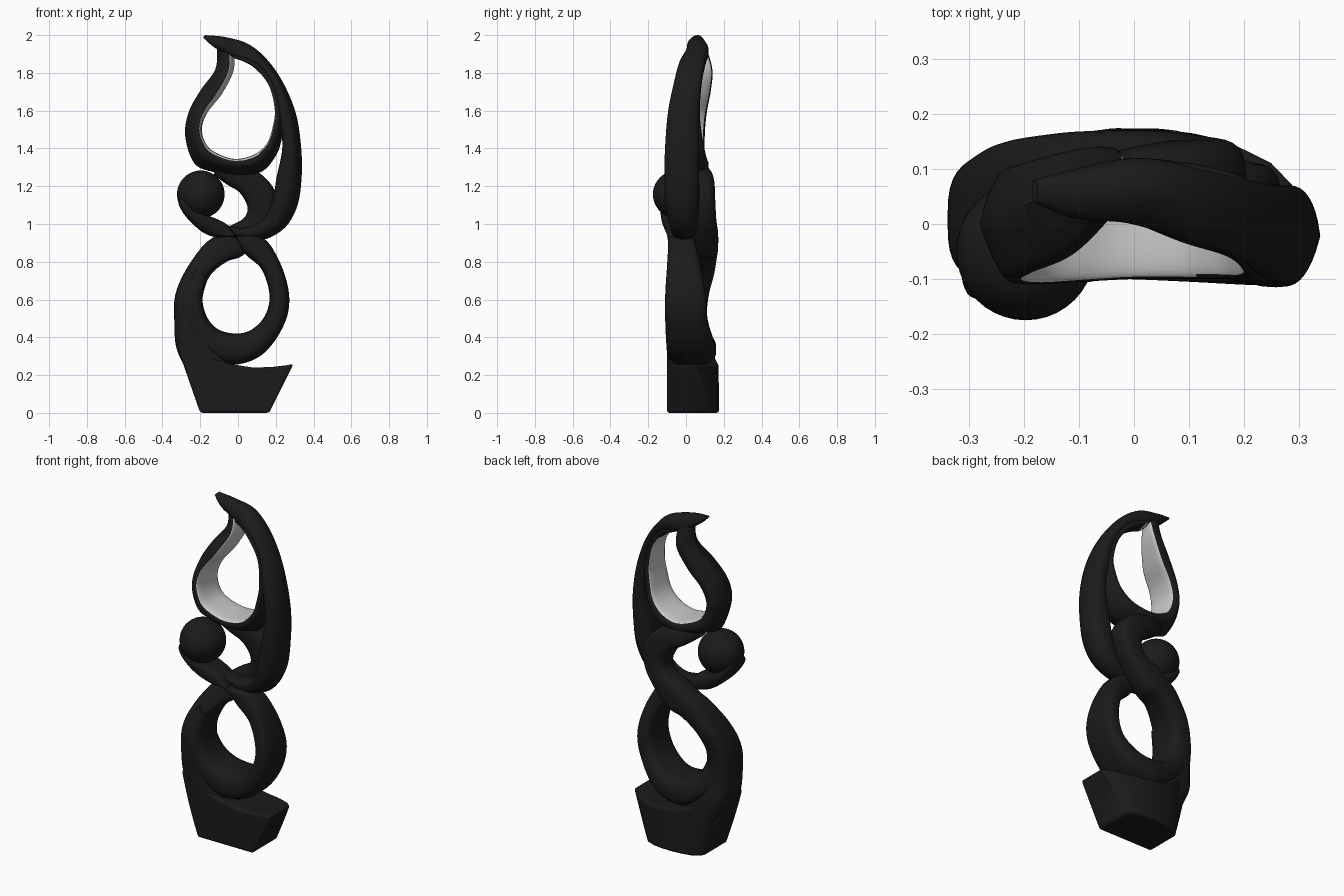
import bpy, bmesh, math


def material(name, v):
    m = bpy.data.materials.new(name)
    m.diffuse_color = (v, v, v, 1)
    return m


BLACK = material("black", 0.011)
PALE = material("pale_grey", 0.6)


def finish(name, bm, angle=40):
    bmesh.ops.recalc_face_normals(bm, faces=bm.faces)
    me = bpy.data.meshes.new(name)
    bm.to_mesh(me)
    bm.free()
    ob = bpy.data.objects.new(name, me)
    bpy.context.collection.objects.link(ob)
    me.materials.append(BLACK)
    me.materials.append(PALE)
    bpy.ops.object.select_all(action='DESELECT')
    ob.select_set(True)
    bpy.context.view_layer.objects.active = ob
    bpy.ops.object.shade_smooth_by_angle(angle=math.radians(angle))
    return ob


def spline(rows, steps=8):
    """Smooth path through rows of any width."""
    out = []
    n = len(rows)
    for i in range(n - 1):
        a, b, c, d = rows[max(i - 1, 0)], rows[i], rows[i + 1], rows[min(i + 2, n - 1)]
        for k in range(steps):
            t = k / steps
            out.append([0.5 * (2 * q + (r - p) * t + (2 * p - 5 * q + 4 * r - s) * t * t
                               + (3 * q - p - 3 * r + s) * t ** 3)
                        for p, q, r, s in zip(a, b, c, d)])
    out.append(list(rows[-1]))
    return out


def strand(name, rows, inner=3.0, outer=3.0, taper=(0, 0), lined=False, sides=32):
    """Loft; each row is inner x,z, outer x,z, front y, back y.
    inner and outer set how square each half of the section is,
    taper narrows the section towards the front and the back."""
    bm = bmesh.new()
    rings = []
    path = spline(rows)
    for ax, az, bx, bz, y0, y1 in path:
        ring = []
        for j in range(sides):
            t = 2 * math.pi * j / sides
            e = 2 / (outer if math.cos(t) > 0 else inner)
            c = math.copysign(abs(math.cos(t)) ** e, math.cos(t))
            s = math.copysign(abs(math.sin(t)) ** e, math.sin(t))
            u = (1 + c) / 2 * (1 - (taper[0] if s < 0 else taper[1]) * abs(s))
            # the lined left wall leans in towards the back
            lean = 0
            if lined and ax < 0:
                lean = 0.012 * s * (1 - u) * min(max((az - 1.45) / 0.2, 0), 1)
            ring.append(bm.verts.new((ax + (bx - ax) * u + lean,
                                      (y0 + y1) / 2 + s * (y1 - y0) / 2,
                                      az + (bz - az) * u)))
        rings.append(ring)
    for i in range(len(rings) - 1):
        r0, r1 = rings[i], rings[i + 1]
        ax, az = path[i][:2]
        top = ax > 0 and az > 1.8
        for j in range(sides):
            k = (j + 1) % sides
            f = bm.faces.new((r0[j], r0[k], r1[k], r1[j]))
            # pale lining on the side facing the opening, up to the front rim
            t = 2 * math.pi * (j + 0.5) / sides
            rim = -0.45 if math.sin(t) < 0 and ax < 0.1 else -0.62
            if lined and not top and math.cos(t) < rim:
                f.material_index = 1
    bm.faces.new(rings[0])
    bm.faces.new(rings[-1])
    return finish(name, bm)


# Outer arc from the tip down the right side
strand("outer_arc", [
    (-0.185, 1.988, -0.175, 2.0, 0.04, 0.08),
    (-0.125, 1.935, -0.07, 1.99, 0.01, 0.10),
    (-0.03, 1.885, 0.05, 1.955, 0.0, 0.12),
    (0.09, 1.845, 0.15, 1.875, -0.035, 0.10),
    (0.175, 1.74, 0.238, 1.75, -0.065, 0.08),
    (0.205, 1.6, 0.305, 1.59, -0.095, 0.07),
    (0.235, 1.42, 0.333, 1.42, -0.11, 0.07),
    (0.205, 1.25, 0.337, 1.25, -0.115, 0.07),
    (0.18, 1.12, 0.312, 1.09, -0.11, 0.07),
    (0.13, 1.02, 0.237, 0.97, -0.09, 0.06),
    (0.03, 0.98, 0.10, 0.91, -0.07, 0.04),
    (-0.08, 1.0, -0.07, 0.94, -0.06, 0.03)], outer=2.7, taper=(0.2, 0.1))

# Teardrop loop with pale inside wall
strand("teardrop_loop", [
    (-0.025, 1.92, -0.11, 1.94, 0.02, 0.11),
    (-0.03, 1.81, -0.12, 1.82, 0.0, 0.14),
    (-0.09, 1.69, -0.197, 1.71, -0.06, 0.13),
    (-0.165, 1.59, -0.262, 1.59, -0.09, 0.11),
    (-0.192, 1.50, -0.279, 1.46, -0.105, 0.10),
    (-0.16, 1.41, -0.23, 1.32, -0.11, 0.10),
    (-0.08, 1.36, -0.13, 1.275, -0.105, 0.11),
    (0.0, 1.345, 0.01, 1.255, -0.10, 0.12),
    (0.09, 1.37, 0.13, 1.28, -0.10, 0.11),
    (0.155, 1.43, 0.205, 1.37, -0.10, 0.095),
    (0.185, 1.52, 0.235, 1.47, -0.10, 0.08),
    (0.194, 1.61, 0.25, 1.6, -0.09, 0.073),
    (0.162, 1.735, 0.21, 1.75, -0.06, 0.083),
    (0.08, 1.832, 0.11, 1.87, -0.033, 0.103),
    (-0.02, 1.88, -0.01, 1.92, 0.01, 0.12)],
    inner=4, outer=2.7, taper=(0.4, 0.25), lined=True)

# Rear strand from under the teardrop, crossing behind to the lower left
strand("rear_strand", [
    (-0.13, 1.26, -0.09, 1.33, -0.02, 0.09),
    (-0.06, 1.21, 0.0, 1.31, -0.01, 0.13),
    (0.01, 1.165, 0.12, 1.265, 0.0, 0.15),
    (0.05, 1.09, 0.2, 1.16, 0.01, 0.155),
    (0.03, 1.03, 0.18, 1.03, 0.02, 0.16),
    (-0.05, 0.985, 0.1, 0.91, 0.02, 0.17),
    (-0.13, 0.93, 0.02, 0.83, 0.01, 0.17),
    (-0.19, 0.88, -0.06, 0.80, -0.01, 0.165),
    (-0.28, 0.75, -0.145, 0.73, -0.06, 0.15),
    (-0.333, 0.62, -0.188, 0.62, -0.09, 0.12),
    (-0.337, 0.48, -0.17, 0.5, -0.10, 0.11),
    (-0.325, 0.34, -0.1, 0.35, -0.10, 0.13),
    (-0.26, 0.2, 0.0, 0.22, -0.09, 0.14)])

# Front strand from the ball cradle round the lower ring
strand("front_ring_strand", [
    (-0.23, 1.17, -0.285, 1.17, -0.10, 0.0),
    (-0.25, 1.11, -0.314, 1.105, -0.135, 0.03),
    (-0.18, 1.055, -0.24, 1.0, -0.13, 0.045),
    (-0.05, 0.99, -0.12, 0.93, -0.105, 0.045),
    (0.03, 0.85, 0.11, 0.935, -0.095, 0.05),
    (0.125, 0.76, 0.213, 0.815, -0.10, 0.075),
    (0.167, 0.62, 0.27, 0.63, -0.11, 0.105),
    (0.14, 0.51, 0.245, 0.47, -0.11, 0.115),
    (0.07, 0.44, 0.13, 0.31, -0.105, 0.145),
    (-0.01, 0.42, -0.03, 0.255, -0.10, 0.16),
    (-0.1, 0.44, -0.17, 0.31, -0.10, 0.145),
    (-0.16, 0.5, -0.28, 0.43, -0.105, 0.12),
    (-0.188, 0.6, -0.31, 0.6, -0.105, 0.10),
    (-0.16, 0.71, -0.23, 0.77, -0.07, 0.11)])

# Tapered base block: columns from bottom edge to top edge, with a bowed back
# and rounded back corners; last value is the extra cut at the back
columns = [(-0.2, -0.322, 0.35, 0.035), (-0.18, -0.29, 0.39, 0.012), (-0.14, -0.22, 0.36, 0),
           (-0.09, -0.14, 0.29, 0), (-0.03, -0.05, 0.26, 0), (0.04, 0.08, 0.24, 0),
           (0.10, 0.18, 0.243, 0), (0.145, 0.255, 0.252, 0.008), (0.165, 0.295, 0.26, 0.03)]
bm = bmesh.new()
LEVELS = 6


def base_grid(depth):
    grid = []
    for xb, xt, zt, cut in columns:
        col = []
        for k in range(LEVELS):
            t = k / (LEVELS - 1)
            x = xb + (xt - xb) * t
            col.append(bm.verts.new((x, depth(x, cut), zt * t)))
        grid.append(col)
    for c0, c1 in zip(grid, grid[1:]):
        for k in range(LEVELS - 1):
            bm.faces.new((c0[k], c1[k], c1[k + 1], c0[k + 1]))
    rim = [c[0] for c in grid] + grid[-1][1:]
    rim += [c[-1] for c in grid[-2::-1]] + grid[0][-2:0:-1]
    return rim


front = base_grid(lambda x, cut: -0.1 + 2.5 * max(0, -x - 0.22) ** 2)
back = base_grid(lambda x, cut: 0.175 - 0.9 * x * x - cut)
for i in range(len(front)):
    k = (i + 1) % len(front)
    bm.faces.new((front[i], front[k], back[k], back[i]))
base = finish("base_block", bm, 40)
bevel = base.modifiers.new("soft_edges", 'BEVEL')
bevel.width = 0.014
bevel.segments = 3
bevel.limit_method = 'ANGLE'
bevel.angle_limit = math.radians(45)

# Ball resting in the cradle
bm = bmesh.new()
bmesh.ops.create_uvsphere(bm, u_segments=40, v_segments=24, radius=0.126)
finish("ball", bm).location = (-0.197, -0.049, 1.157)
